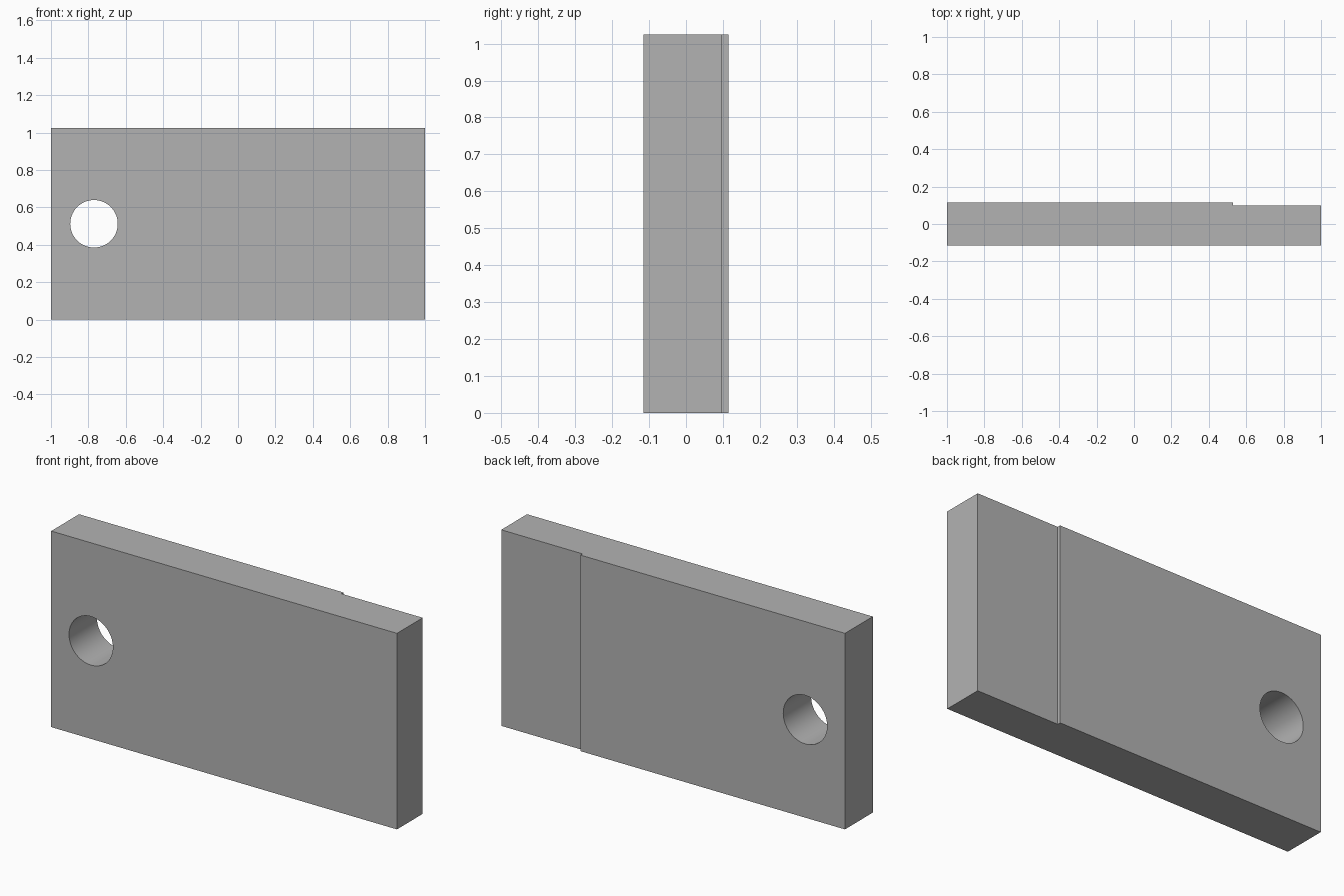
import bpy
import bmesh
import math

cube = bpy.data.objects.get("Cube")
if cube:
    bpy.data.objects.remove(cube, do_unlink=True)

HEIGHT = 1.025
HALF_DEPTH = 0.115
STEP_X, STEP_Y = 0.53, 0.098

# Plain grey metal
grey = bpy.data.materials.new("grey_metal")
grey.use_nodes = True
colour = (0.45, 0.45, 0.45, 1)
grey.diffuse_color = colour
grey.node_tree.nodes["Principled BSDF"].inputs["Base Color"].default_value = colour

# Plate: stepped outline seen from above, extruded upwards
outline = [(-1, -HALF_DEPTH), (1, -HALF_DEPTH), (1, STEP_Y),
           (STEP_X, STEP_Y), (STEP_X, HALF_DEPTH), (-1, HALF_DEPTH)]
bm = bmesh.new()
base = bm.faces.new([bm.verts.new((x, y, 0)) for x, y in outline])
extruded = bmesh.ops.extrude_face_region(bm, geom=[base])["geom"]
top_verts = [g for g in extruded if isinstance(g, bmesh.types.BMVert)]
bmesh.ops.translate(bm, verts=top_verts, vec=(0, 0, HEIGHT))
bmesh.ops.recalc_face_normals(bm, faces=bm.faces)
mesh = bpy.data.meshes.new("stepped_plate")
bm.to_mesh(mesh)
bm.free()
mesh.materials.append(grey)
plate = bpy.data.objects.new("stepped_plate", mesh)
bpy.context.collection.objects.link(plate)

# Round through hole
bpy.ops.mesh.primitive_cylinder_add(vertices=64, radius=0.127, depth=1,
                                    location=(-0.77, 0, HEIGHT / 2),
                                    rotation=(math.pi / 2, 0, 0))
cutter = bpy.context.object
cutter.name = "hole_cutter"
cutter.hide_render = True
cutter.data.materials.append(grey)
cut = plate.modifiers.new("hole", 'BOOLEAN')
cut.operation = 'DIFFERENCE'
cut.solver = 'EXACT'
cut.object = cutter

# Apply the hole and smooth only its wall
bpy.ops.object.select_all(action='DESELECT')
plate.select_set(True)
bpy.context.view_layer.objects.active = plate
bpy.ops.object.modifier_apply(modifier=cut.name)
bpy.data.objects.remove(cutter, do_unlink=True)
bpy.ops.object.shade_smooth_by_angle(angle=math.radians(30))
